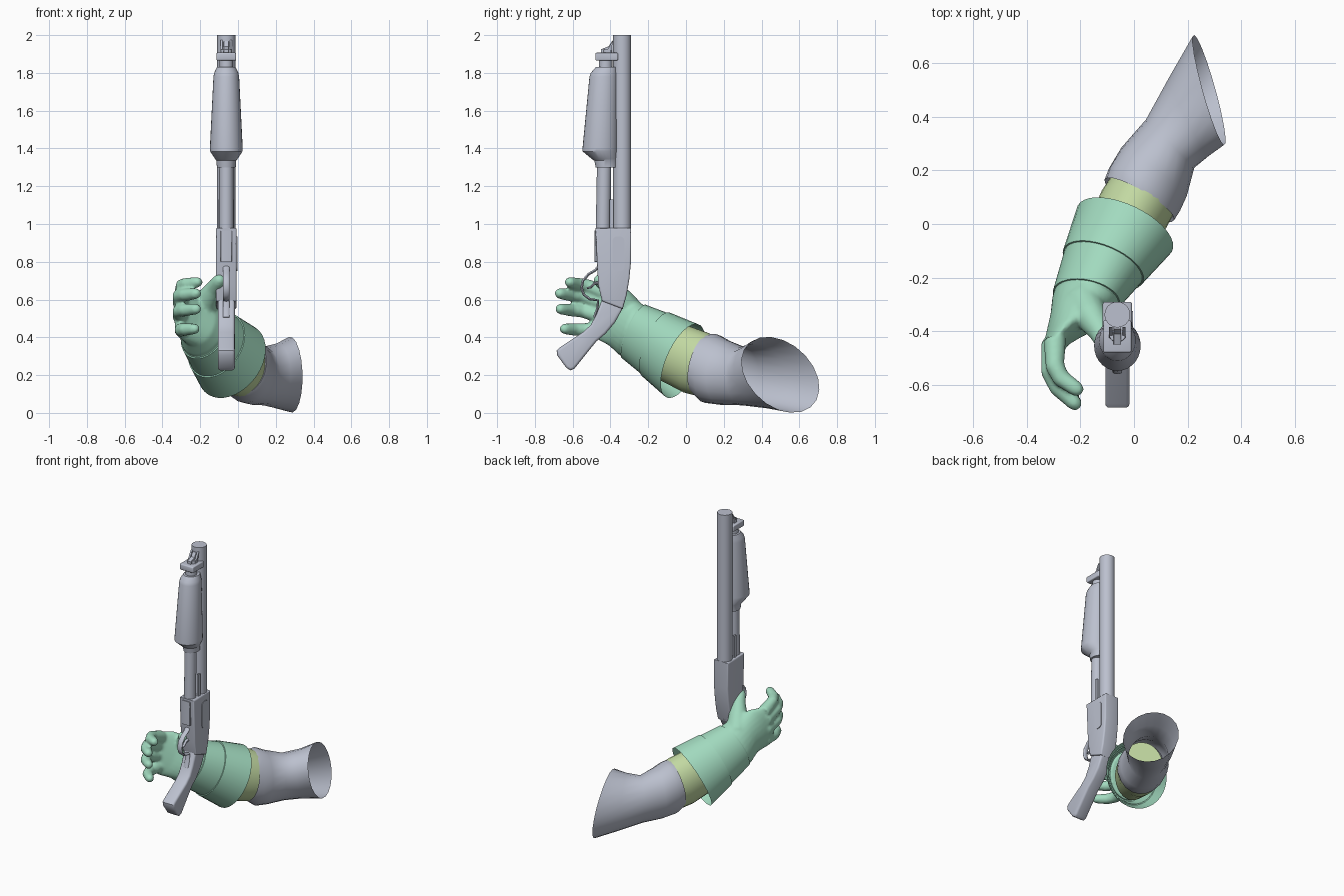
import bpy, bmesh, math
from mathutils import Vector as V


def material(name, rgb):
    m = bpy.data.materials.new(name)
    m.diffuse_color = (*rgb, 1)
    return m


GREY = material("pale grey", (0.50, 0.53, 0.62))
GREEN = material("mint green", (0.36, 0.70, 0.52))
LIME = material("soft lime", (0.54, 0.69, 0.36))
GX = -0.062  # centre plane of the gun


def finish(bm, name, mat, angle=35):
    bmesh.ops.recalc_face_normals(bm, faces=bm.faces)
    me = bpy.data.meshes.new(name)
    bm.to_mesh(me)
    bm.free()
    me.materials.append(mat)
    me.shade_smooth()
    me.set_sharp_from_angle(angle=math.radians(angle))
    ob = bpy.data.objects.new(name, me)
    bpy.context.collection.objects.link(ob)
    return ob


def loft(bm, rings, n=24, caps=True):
    """Skin elliptical rings given as (centre, half axis, half axis)."""
    loops = []
    for c, h, v in rings:
        c, h, v = V(c), V(h), V(v)
        loops.append([bm.verts.new(c + h * math.cos(a) + v * math.sin(a))
                      for a in (2 * math.pi * i / n for i in range(n))])
    for a, b in zip(loops, loops[1:]):
        for i in range(n):
            j = (i + 1) % n
            bm.faces.new((a[i], a[j], b[j], b[i]))
    if caps:
        bm.faces.new(loops[0])
        bm.faces.new(loops[-1])


def lofted(name, rings, mat, n=24, caps=True, angle=35):
    bm = bmesh.new()
    loft(bm, rings, n, caps)
    return finish(bm, name, mat, angle)


def upright(name, rings, n=24):
    """Turned gun part: rings of (z, y centre, x radius, y radius)."""
    return lofted(name, [((GX, y, z), (rx, 0, 0), (0, ry, 0)) for z, y, rx, ry in rings], GREY, n)


def sweep_rings(path, radii, flat=None):
    """Rings along a path; flat gives the x half-width of a strap."""
    p = [V(q) for q in path]
    rings = []
    for i, q in enumerate(p):
        t = (p[min(i + 1, len(p) - 1)] - p[max(i - 1, 0)]).normalized()
        h = V((1, 0, 0)) if flat else t.cross(V((0, 0, 1))).normalized()
        v = h.cross(t).normalized()
        rings.append((q, h * (flat or radii[i]), v * radii[i]))
    return rings


def finger(bm, path, radii):
    p, r = [V(q) for q in path], list(radii)
    t, e = (p[-1] - p[-2]).normalized(), radii[-1]
    end = p[-1]
    p += [end + t * e * 0.65, end + t * e * 0.95]
    r += [e * 0.75, e * 0.3]
    loft(bm, sweep_rings(p, r), 14)


def prism(name, pts, half, bevel, x=GX):
    """Side profile (y, z) extruded across x with rounded edges."""
    bm = bmesh.new()
    f = bm.faces.new([bm.verts.new((x - half, y, z)) for y, z in pts])
    ex = bmesh.ops.extrude_face_region(bm, geom=[f])
    bmesh.ops.translate(bm, vec=(2 * half, 0, 0),
                        verts=[g for g in ex["geom"] if isinstance(g, bmesh.types.BMVert)])
    if bevel:
        rim = [e for e in bm.edges if abs(e.verts[0].co.x - e.verts[1].co.x) < 1e-6]
        bmesh.ops.bevel(bm, geom=rim, offset=bevel, segments=3, profile=0.5, affect='EDGES')
    return finish(bm, name, GREY)


def rect(y0, y1, z0, z1, c=0.0):
    """Rectangle with clipped corners."""
    if not c:
        return [(y0, z0), (y1, z0), (y1, z1), (y0, z1)]
    out = []
    for cy, cz, a0 in ((y1 - c, z1 - c, 0), (y0 + c, z1 - c, 90), (y0 + c, z0 + c, 180), (y1 - c, z0 + c, 270)):
        for k in range(4):
            a = math.radians(a0 + 30 * k)
            out.append((cy + c * math.cos(a), cz + c * math.sin(a)))
    return out


# barrel, magazine tube and forend
upright("barrel", [(0.95, -0.338, 0.048, 0.048), (2.0, -0.338, 0.048, 0.048)])
upright("magazine_tube", [(0.95, -0.439, 0.038, 0.039), (1.87, -0.425, 0.036, 0.036)])
upright("forend", [(1.30, -0.42, 0.050, 0.058), (1.335, -0.423, 0.052, 0.062),
                   (1.345, -0.43, 0.060, 0.07), (1.385, -0.454, 0.086, 0.094),
                   (1.40, -0.454, 0.087, 0.094), (1.78, -0.435, 0.068, 0.076),
                   (1.80, -0.432, 0.064, 0.072), (1.83, -0.42, 0.050, 0.058)], 28)
for side in (-1, 1):
    prism("action_bar", rect(-0.405, -0.385, 0.95, 1.13), 0.006, 0, GX + side * 0.036)
    prism("sight_ear", [(-0.43, 1.90), (-0.40, 1.90), (-0.385, 1.975), (-0.40, 1.95)], 0.006, 0, GX + side * 0.025)

# barrel clamp and front sight
prism("barrel_clamp", rect(-0.48, -0.36, 1.865, 1.907, 0.008), 0.052, 0.006)
upright("tube_cap", [(1.85, -0.42, 0.032, 0.024), (1.925, -0.415, 0.03, 0.024)], 16)
prism("front_sight", [(-0.45, 1.905), (-0.45, 1.925), (-0.41, 1.94), (-0.392, 1.968),
                      (-0.375, 1.968), (-0.375, 1.905)], 0.014, 0.003)

# receiver with its ports
prism("receiver", [(-0.48, 0.98), (-0.29, 0.98), (-0.291, 0.80), (-0.30, 0.71), (-0.315, 0.62),
                   (-0.335, 0.55), (-0.445, 0.592), (-0.465, 0.68)], 0.055, 0.010)
prism("ejection_port", rect(-0.39, -0.325, 0.75, 0.935, 0.025), 0.003, 0, GX + 0.056)
prism("loading_port", rect(-0.484, -0.47, 0.80, 0.965), 0.030, 0.003)

# grip
prism("grip", [(-0.445, 0.60), (-0.475, 0.52), (-0.505, 0.465), (-0.545, 0.428), (-0.67, 0.345),
               (-0.685, 0.33), (-0.682, 0.305), (-0.635, 0.24), (-0.612, 0.225), (-0.59, 0.235),
               (-0.475, 0.378), (-0.425, 0.42), (-0.375, 0.48), (-0.332, 0.56)], 0.045, 0.014)

# trigger and its guard
guard = [(-0.455, 0.785), (-0.48, 0.755), (-0.515, 0.735), (-0.545, 0.70), (-0.553, 0.66),
         (-0.54, 0.625), (-0.51, 0.603), (-0.465, 0.595), (-0.47, 0.55), (-0.485, 0.505)]
lofted("trigger_guard", sweep_rings([(GX, y, z) for y, z in guard], [0.007] * 10, 0.018), GREY, 12)
trigger = [(-0.455, 0.69), (-0.485, 0.685), (-0.505, 0.665), (-0.525, 0.66)]
lofted("trigger", sweep_rings([(GX, y, z) for y, z in trigger], [0.009, 0.008, 0.007, 0.005], 0.01), GREY, 10)

# flared glove cuff with two stepped bands


def scaled(ring, s, shift=0.0):
    axis = V((-0.35, -0.79, 0.51))
    return V(ring[0]) + axis * shift, V(ring[1]) * s, V(ring[2]) * s


cuff = ((-0.034, -0.017, 0.275), (0.176, -0.085, 0.02), (0.04, 0.08, 0.195))
band1 = ((-0.115, -0.155, 0.36), (0.145, -0.062, 0.02), (0.03, 0.067, 0.168))
band2 = ((-0.178, -0.275, 0.43), (0.119, -0.035, 0.01), (0.03, 0.06, 0.140))
wrist = ((-0.215, -0.35, 0.485), (0.095, -0.02, 0), (0.02, 0.055, 0.130))
lofted("glove_cuff", [cuff, scaled(band1, 1.02), scaled(band1, 0.985, 0.001),
                      scaled(band2, 1.02), scaled(band2, 0.98, 0.001), scaled(wrist, 0.9)],
       GREEN, 36, False)

# gloved hand: palm, fingers and thumb fused together
bm = bmesh.new()
loft(bm, [scaled(band2, 0.96, -0.01), scaled(band2, 0.975, 0.02), wrist,
          ((-0.265, -0.415, 0.525), (0.066, 0.01, 0), (0.02, 0.05, 0.140)),
          ((-0.305, -0.465, 0.545), (0.036, 0.01, 0), (0.0, 0.025, 0.125))], 28)
for base, mid, tip in (((-0.295, -0.43, 0.635), (-0.295, -0.53, 0.675), (-0.215, -0.615, 0.692)),
                       ((-0.305, -0.44, 0.580), (-0.312, -0.55, 0.620), (-0.222, -0.668, 0.632)),
                       ((-0.305, -0.44, 0.510), (-0.312, -0.55, 0.540), (-0.222, -0.665, 0.550)),
                       ((-0.295, -0.44, 0.440), (-0.300, -0.54, 0.440), (-0.230, -0.642, 0.445))):
    a, b, c = V(base), V(mid), V(tip)
    finger(bm, [a, a.lerp(b, 0.6), b, b.lerp(c, 0.4) + V((-0.008, -0.012, 0)), c],
           [0.042, 0.038, 0.036, 0.034, 0.029])
finger(bm, [(-0.19, -0.29, 0.53), (-0.16, -0.345, 0.605), (-0.125, -0.40, 0.66), (-0.10, -0.455, 0.70)],
       [0.075, 0.062, 0.046, 0.036])
hand = finish(bm, "gloved_hand", GREEN, 180)
remesh = hand.modifiers.new("fuse", 'REMESH')
remesh.mode = 'VOXEL'
remesh.voxel_size = 0.009
remesh.use_smooth_shade = True
soft = hand.modifiers.new("soften", 'SMOOTH')
soft.iterations = 7
soft.factor = 0.5

# forearm between glove and sleeve
lofted("forearm", [((-0.11, -0.14, 0.35), (0.105, -0.05, 0), (0.03, 0.055, 0.145)),
                   ((0.00, 0.055, 0.265), (0.120, -0.070, 0), (0.03, 0.055, 0.160)),
                   ((0.045, 0.13, 0.235), (0.115, -0.070, 0), (0.02, 0.035, 0.155))], LIME, 28)

# open sleeve bending at the elbow
lofted("sleeve", [((0.025, 0.110, 0.255), (0.115, -0.065, 0), (0.01, 0.03, 0.148)),
                  ((0.020, 0.090, 0.257), (0.130, -0.075, 0), (0.01, 0.035, 0.160)),
                  ((0.040, 0.130, 0.235), (0.132, -0.080, 0), (0.00, 0.030, 0.182)),
                  ((0.075, 0.195, 0.215), (0.122, -0.090, 0), (0.00, 0.015, 0.172)),
                  ((0.135, 0.300, 0.195), (0.090, -0.090, 0), (0.00, 0.000, 0.155)),
                  ((0.205, 0.400, 0.196), (0.075, -0.145, 0.01), (0.00, -0.03, 0.172)),
                  ((0.280, 0.500, 0.202), (0.061, -0.200, 0.02), (-0.01, -0.05, 0.200))],
       GREY, 20, False, 50)
